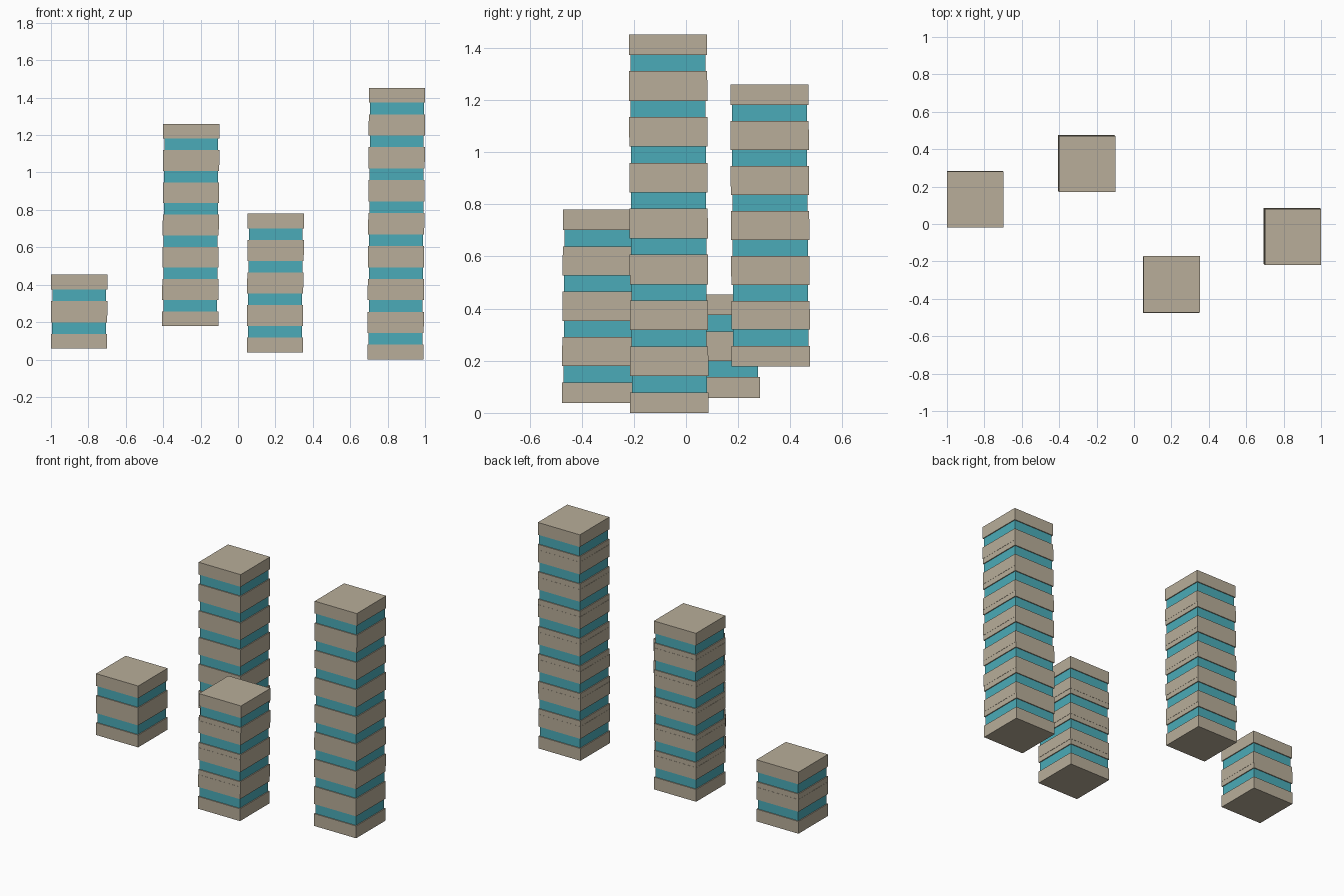
import bpy, bmesh
from mathutils import Vector

if "Cube" in bpy.data.objects:
    bpy.data.objects.remove(bpy.data.objects["Cube"])

W, H = 0.30, 0.22            # module width and height
SLAB, INSET = 0.079, 0.006   # slab thickness, window recess


def material(name, rgb):
    m = bpy.data.materials.new(name)
    m.diffuse_color = (*rgb, 1)
    m.use_nodes = True
    m.node_tree.nodes["Principled BSDF"].inputs["Base Color"].default_value = m.diffuse_color
    return m


concrete = material("concrete", (0.48, 0.42, 0.32))
glass = material("window_glass", (0.07, 0.41, 0.48))


def add_module(bm, x, y, z):
    """One storey: slab, recessed window band, slab, as a stepped square profile."""
    r, g = W / 2, W / 2 - INSET
    profile = [(r, 0), (r, SLAB), (g, SLAB), (g, H - SLAB), (r, H - SLAB), (r, H)]
    rings = [[bm.verts.new((x + sx * h, y + sy * h, z + dz))
              for sx, sy in ((-1, -1), (1, -1), (1, 1), (-1, 1))]
             for h, dz in profile]
    for i, (low, up) in enumerate(zip(rings, rings[1:])):
        for k in range(4):
            n = (k + 1) % 4
            f = bm.faces.new((low[k], low[n], up[n], up[k]))
            f.material_index = 1 if i == 2 else 0
    bm.faces.new(rings[0][::-1])
    bm.faces.new(rings[-1])


def tower(name, floors, bottom, top):
    """Stack overlapping storeys between the bottom and top centre points."""
    bm = bmesh.new()
    a, b = Vector(bottom), Vector(top) - Vector((0, 0, H))
    for i in range(floors):
        add_module(bm, *a.lerp(b, i / (floors - 1)))
    mesh = bpy.data.meshes.new(name)
    bm.to_mesh(mesh)
    bm.free()
    mesh.materials.append(concrete)
    mesh.materials.append(glass)
    bpy.context.collection.objects.link(bpy.data.objects.new(name, mesh))


# Four towers, each leaning very slightly
tower("short_tower", 2, (-0.850, 0.133, 0.058), (-0.849, 0.132, 0.454))
tower("tall_tower", 6, (-0.255, 0.325, 0.178), (-0.250, 0.320, 1.260))
tower("middle_tower", 4, (0.197, -0.325, 0.038), (0.202, -0.322, 0.780))
tower("tallest_tower", 8, (0.842, -0.064, 0.000), (0.850, -0.069, 1.452))
